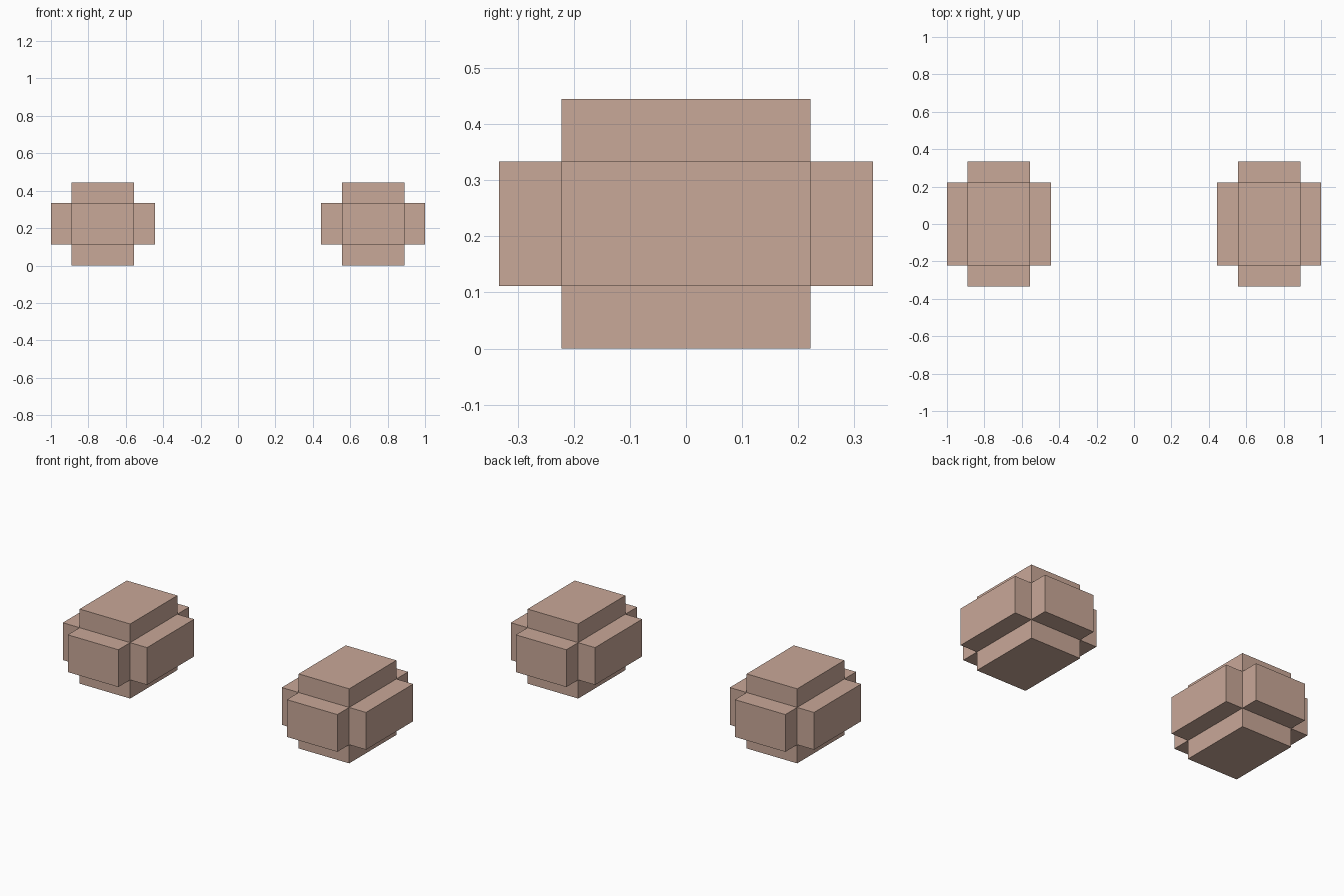
import bpy
import bmesh
from mathutils import Matrix, Vector

cube = bpy.data.objects.get("Cube")
if cube:
    bpy.data.objects.remove(cube, do_unlink=True)

UNIT = 1 / 9              # block grid step
CORE = Vector((3, 4, 2)) * UNIT
CENTRE = Vector((6.5, 0, 2)) * UNIT

# Single dusty pink colour
pink = bpy.data.materials.new("dusty_pink")
pink.use_nodes = True
pink.diffuse_color = (0.584, 0.392, 0.314, 1)
pink.node_tree.nodes["Principled BSDF"].inputs["Base Color"].default_value = pink.diffuse_color


def rounded_block(name, side):
    """Core box whose six faces are each pushed straight out by one step."""
    bm = bmesh.new()
    bmesh.ops.create_cube(bm, size=1, matrix=Matrix.Diagonal((*CORE, 1)))
    bm.normal_update()
    pushed = bmesh.ops.extrude_discrete_faces(bm, faces=bm.faces[:])["faces"]
    for face in pushed:
        step = face.normal * UNIT
        bmesh.ops.translate(bm, verts=face.verts[:], vec=step)
    bmesh.ops.recalc_face_normals(bm, faces=bm.faces[:])

    mesh = bpy.data.meshes.new(name)
    bm.to_mesh(mesh)
    bm.free()
    mesh.materials.append(pink)
    block = bpy.data.objects.new(name, mesh)
    block.location = (side * CENTRE.x, CENTRE.y, CENTRE.z)
    bpy.context.collection.objects.link(block)


# Matching pair, left is +x
for name, side in (("left_block", 1), ("right_block", -1)):
    rounded_block(name, side)
